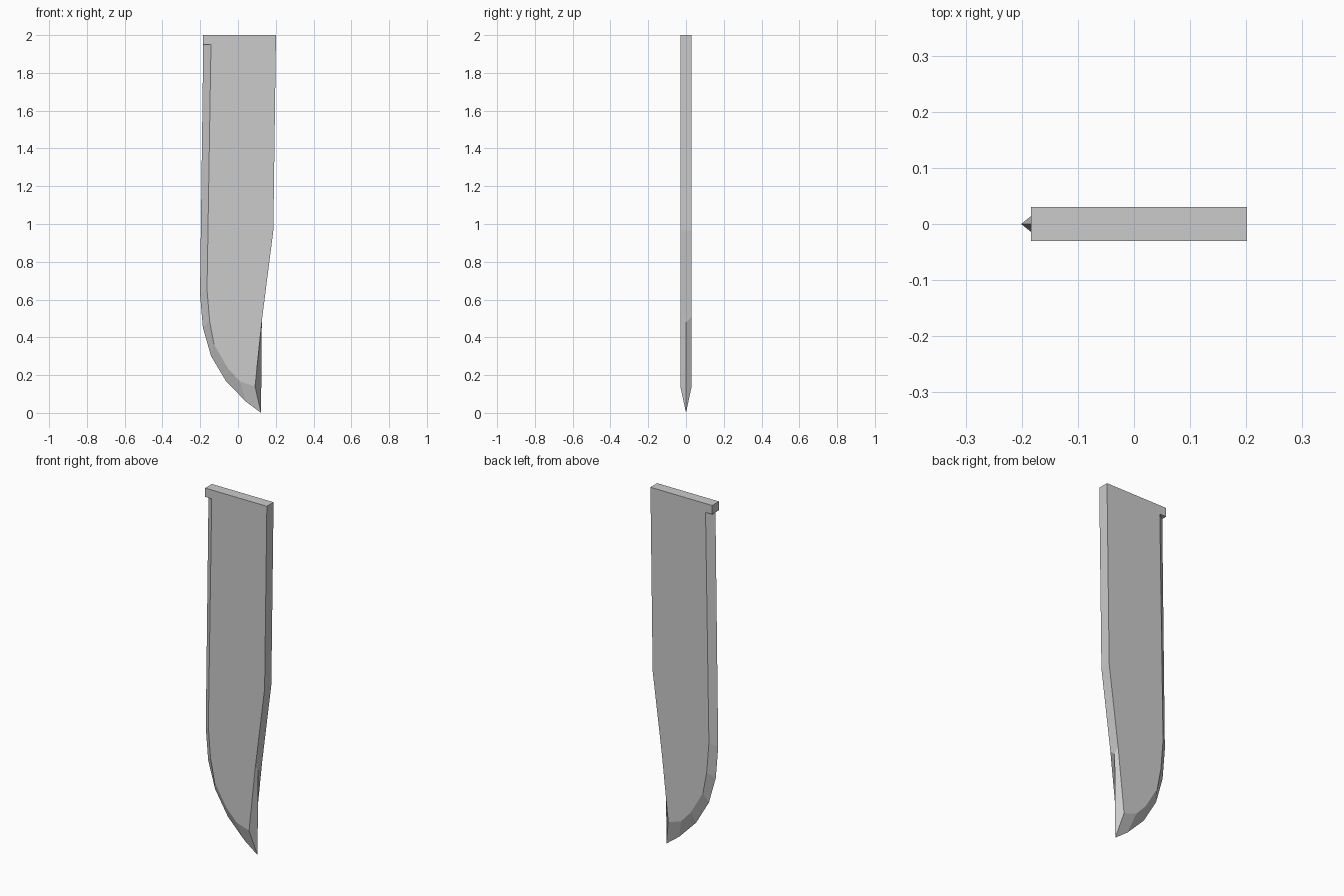
import bpy, bmesh

if "Cube" in bpy.data.objects:
    bpy.data.objects.remove(bpy.data.objects["Cube"])

T = 0.03  # half thickness

# Profiles in (x, z), paired one to one: ground bevel line and sharp cutting edge
bevel = [(-0.143, 1.95), (-0.164, 0.653), (-0.150, 0.484), (-0.127, 0.363),
         (-0.053, 0.235), (0.010, 0.167), (0.090, 0.140)]
edge = [(-0.184, 1.95), (-0.201, 0.63), (-0.186, 0.452), (-0.143, 0.302),
        (-0.063, 0.167), (0.042, 0.060), (0.122, 0.0)]
# Back of the blade from the clipped point upwards, and the square heel
spine = [(0.129, 0.51), (0.187, 0.965), (0.201, 2.0)]
heel = [(-0.184, 2.0), (-0.184, 1.95)]
clip = (0.126, 0.48)

bm = bmesh.new()


def verts(points, y):
    return [bm.verts.new((x, y, z)) for x, z in points]


E = verts(edge, 0)
C = verts([clip], 0)[0]
sides = []
for y in (-T, T):
    B, S, H = verts(bevel, y), verts(spine, y), verts(heel, y)
    sides.append((B, S, H))
    # Flat side
    bm.faces.new(B + S + H)
    # Cutting bevel
    for i in range(len(B) - 1):
        bm.faces.new((B[i], E[i], E[i + 1], B[i + 1]))
    # Clipped false edge near the point
    bm.faces.new((B[-1], E[-1], C, S[0]))
    # Underside of the heel
    bm.faces.new((H[1], E[0], B[0]))

# Spine, top and heel faces joining the two sides
(_, S0, H0), (_, S1, H1) = sides
bm.faces.new((S0[0], C, S1[0]))
for i in range(2):
    bm.faces.new((S0[i], S0[i + 1], S1[i + 1], S1[i]))
bm.faces.new((S0[2], H0[0], H1[0], S1[2]))
bm.faces.new((H0[0], H0[1], E[0], H1[1], H1[0]))

bmesh.ops.recalc_face_normals(bm, faces=bm.faces[:])
mesh = bpy.data.meshes.new("knife_blade")
bm.to_mesh(mesh)
bm.free()
blade = bpy.data.objects.new("knife_blade", mesh)
bpy.context.collection.objects.link(blade)
